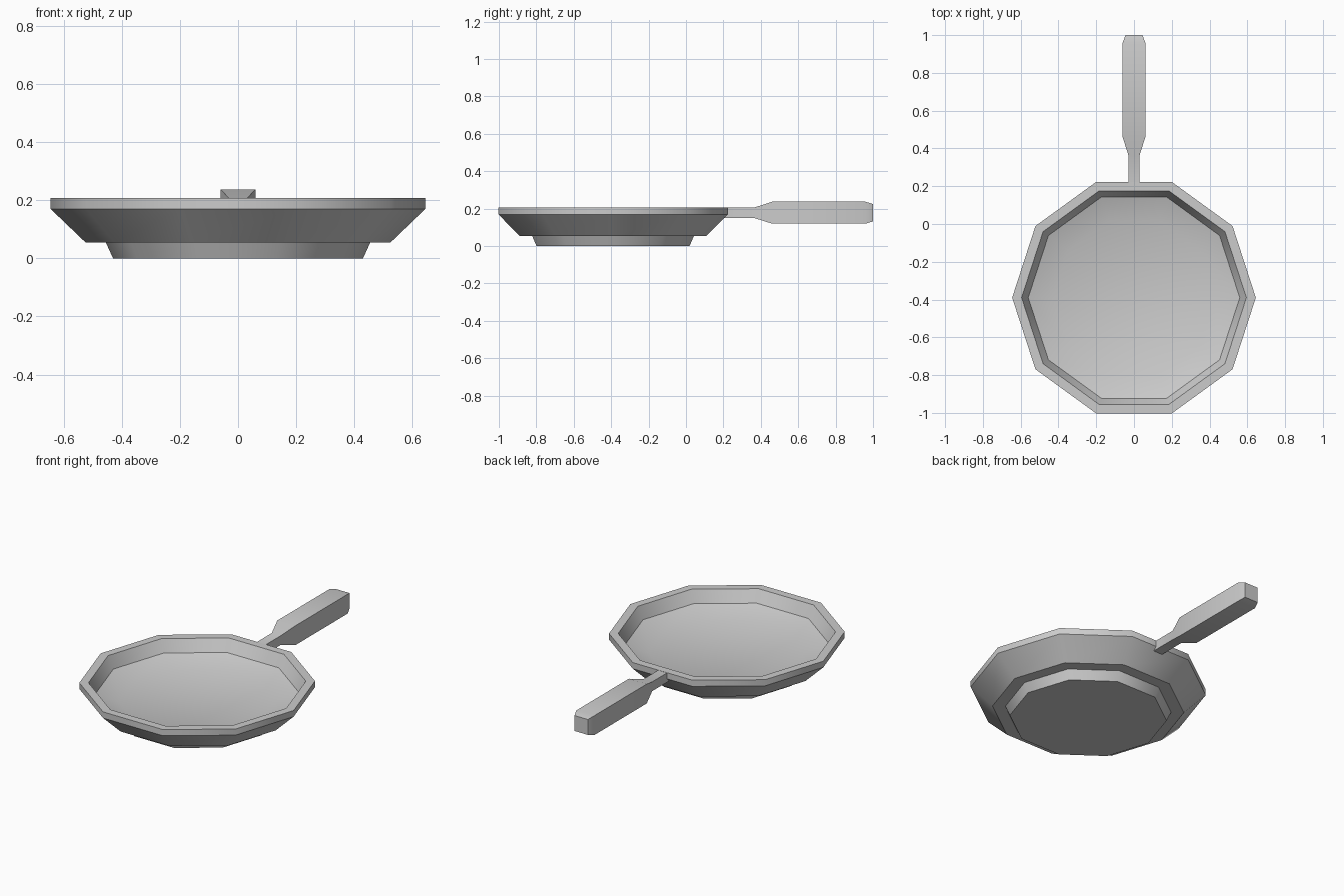
import bpy, math

if "Cube" in bpy.data.objects:
    bpy.data.objects.remove(bpy.data.objects["Cube"])

CY = -0.39   # centre of the pan
SIDES = 10


def make_object(name, verts, faces, angle):
    mesh = bpy.data.meshes.new(name)
    mesh.from_pydata(verts, [], faces)
    obj = bpy.data.objects.new(name, mesh)
    bpy.context.collection.objects.link(obj)
    bpy.ops.object.select_all(action='DESELECT')
    obj.select_set(True)
    bpy.context.view_layer.objects.active = obj
    bpy.ops.object.shade_smooth_by_angle(angle=math.radians(angle))
    return obj


def loft(name, rings, angle):
    """Skin equal-length rings of points and cap both ends."""
    n = len(rings[0])
    verts = [p for ring in rings for p in ring]
    faces = [tuple(reversed(range(n)))]
    for r in range(len(rings) - 1):
        for i in range(n):
            j = (i + 1) % n
            faces.append((r * n + i, r * n + j, (r + 1) * n + j, (r + 1) * n + i))
    faces.append(tuple(range(len(verts) - n, len(verts))))
    return make_object(name, verts, faces, angle)


# pan: ten-sided profile (radius, height) from the base, over the rim, to the floor
profile = [(0.43, 0), (0.455, 0.055), (0.525, 0.055), (0.645, 0.17), (0.645, 0.207),
           (0.595, 0.207), (0.56, 0.135), (0.43, 0.09)]
rings = [[(r * math.cos(math.tau * i / SIDES), CY + r * math.sin(math.tau * i / SIDES), z)
          for i in range(SIDES)] for r, z in profile]
loft("pan", rings, 37)

# handle: rectangular sections (y, half width, bottom, top) along y
sections = [(0.19, 0.03, 0.15, 0.206), (0.365, 0.03, 0.15, 0.206), (0.46, 0.06, 0.12, 0.237),
            (0.96, 0.06, 0.12, 0.237), (1.0, 0.045, 0.132, 0.225)]
rings = [[(-w, y, lo), (-w, y, hi), (w, y, hi), (w, y, lo)] for y, w, lo, hi in sections]
handle = loft("handle", rings, 30)
handle.data.flip_normals()
handle.data.update()
import bmesh
bm = bmesh.new()
bm.from_mesh(handle.data)
bmesh.ops.recalc_face_normals(bm, faces=bm.faces)
bm.to_mesh(handle.data)
bm.free()
